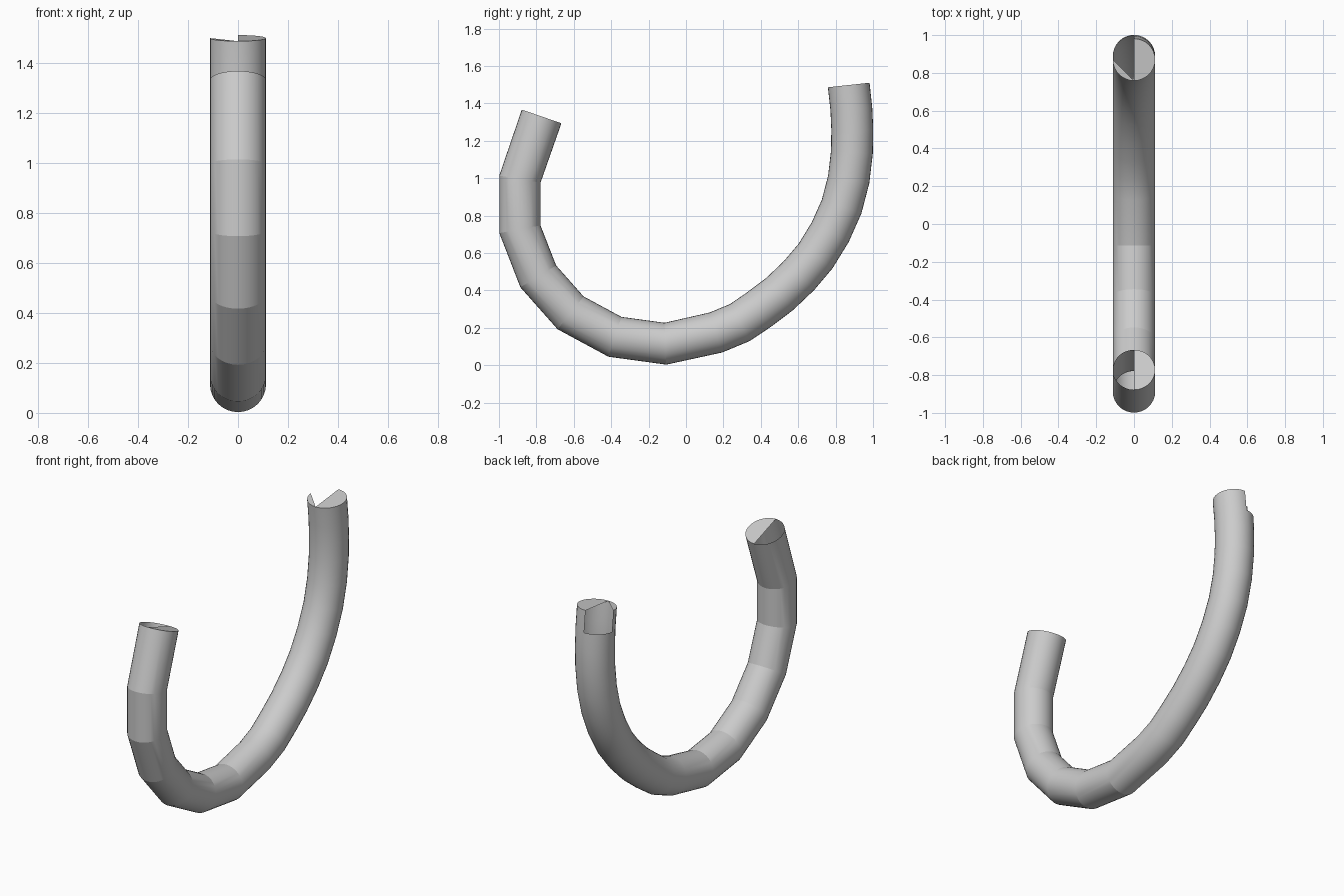
import bpy, bmesh, math
from mathutils import Vector

if "Cube" in bpy.data.objects:
    bpy.data.objects.remove(bpy.data.objects["Cube"])

SIDES, R = 32, 0.112
# centre line in the y-z plane: coarse short arm, then finely bent long arm
path = [(-0.772, 1.33), (-0.888, 0.995), (-0.888, 0.727), (-0.79, 0.475),
        (-0.617, 0.28), (-0.38, 0.152), (-0.11, 0.115), (0.16, 0.175),
        (0.288, 0.228), (0.394, 0.30), (0.50, 0.38), (0.604, 0.479),
        (0.693, 0.584), (0.771, 0.711), (0.832, 0.848), (0.870, 0.994),
        (0.887, 1.139), (0.889, 1.26), (0.884, 1.37), (0.87, 1.498)]
pts = [Vector(p) for p in path]

bm = bmesh.new()


def ring(i):
    """Circle of vertices; index 0 lies on the outside of the bend."""
    before = (pts[i] - pts[i - 1]).normalized() if i else Vector((0, 0))
    after = (pts[i + 1] - pts[i]).normalized() if i < len(pts) - 1 else Vector((0, 0))
    t = (before + after).normalized()
    out = Vector((t.y, -t.x))
    verts = []
    for k in range(SIDES):
        a = 2 * math.pi * k / SIDES
        c = pts[i] + out * R * math.cos(a)
        verts.append(bm.verts.new((R * math.sin(a), c.x, c.y)))
    return verts


rings = [ring(i) for i in range(len(pts))]

# tube wall, with one quarter left open at the tip of the long arm
half, quarter = SIDES // 2, 3 * SIDES // 4
for i in range(len(rings) - 1):
    a, b = rings[i], rings[i + 1]
    for k in range(SIDES):
        if i == len(rings) - 2 and k >= quarter:
            continue
        n = (k + 1) % SIDES
        bm.faces.new((a[k], a[n], b[n], b[k]))

# partial end caps
bm.faces.new(rings[0][half::-1])
bm.faces.new(rings[-1][:half + 1])
bm.faces.new(rings[-1][half:quarter + 1])

bmesh.ops.recalc_face_normals(bm, faces=bm.faces)
mesh = bpy.data.meshes.new("bent_tube")
bm.to_mesh(mesh)
bm.free()
tube = bpy.data.objects.new("bent_tube", mesh)
bpy.context.collection.objects.link(tube)
bpy.context.view_layer.objects.active = tube
tube.select_set(True)
bpy.ops.object.shade_smooth_by_angle(angle=math.radians(12))
